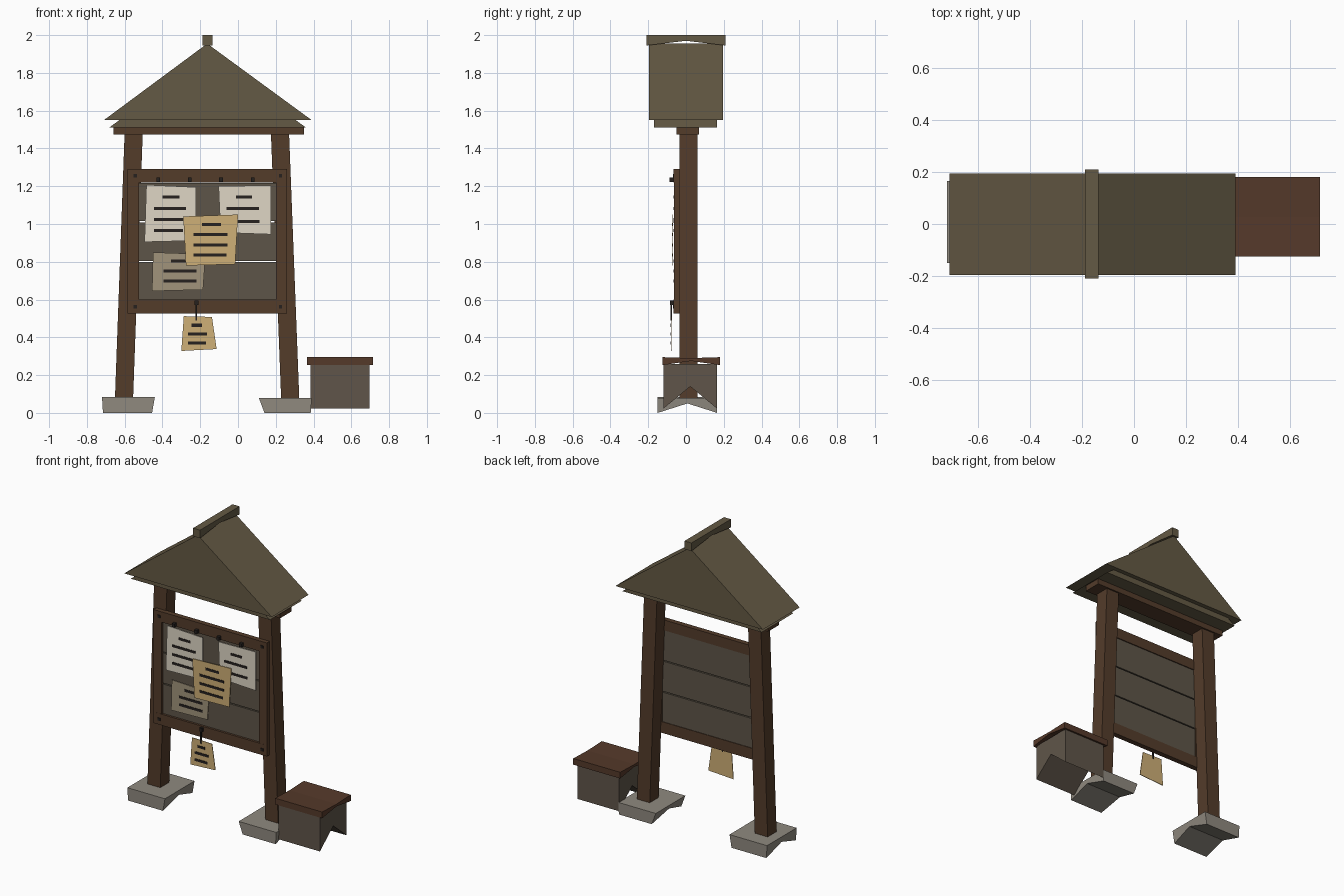
import bpy, bmesh

if "Cube" in bpy.data.objects:
    bpy.data.objects.remove(bpy.data.objects["Cube"])


def mat(name, r, g, b):
    m = bpy.data.materials.new(name)
    lin = [(c / 255) ** 2.2 for c in (r, g, b)]
    m.diffuse_color = (*lin, 1)
    m.use_nodes = True
    m.node_tree.nodes["Principled BSDF"].inputs["Base Color"].default_value = m.diffuse_color
    return m


WOOD = mat("brown_wood", 84, 62, 46)
LID = mat("lid_wood", 86, 60, 46)
BOARD = mat("weathered_board", 94, 86, 74)
CRATE = mat("crate_wood", 96, 86, 75)
ROOF = mat("roof_shingle", 100, 90, 70)
STONE = mat("stone", 142, 136, 126)
IRON = mat("dark_iron", 42, 38, 36)
WHITE = mat("pale_paper", 222, 213, 196)
TAN = mat("tan_paper", 205, 174, 118)
OLD = mat("old_paper", 160, 146, 122)


def loft(name, a, b, m):
    """Close two matching rings of points into a solid."""
    bm = bmesh.new()
    va, vb = [bm.verts.new(p) for p in a], [bm.verts.new(p) for p in b]
    n = len(va)
    bm.faces.new(va)
    bm.faces.new(vb[::-1])
    for i in range(n):
        j = (i + 1) % n
        bm.faces.new((va[i], vb[i], vb[j], va[j]))
    bmesh.ops.recalc_face_normals(bm, faces=bm.faces)
    me = bpy.data.meshes.new(name)
    bm.to_mesh(me)
    bm.free()
    me.materials.append(m)
    ob = bpy.data.objects.new(name, me)
    bpy.context.collection.objects.link(ob)
    return ob


def box(name, x0, x1, y0, y1, z0, z1, m):
    ring = [(x0, z0), (x1, z0), (x1, z1), (x0, z1)]
    return front_prism(name, ring, y0, y1, m)


def front_prism(name, xz, y0, y1, m):
    return loft(name, [(x, y0, z) for x, z in xz], [(x, y1, z) for x, z in xz], m)


def notched(name, top, bottom, y0, y1, z0, zn, z1, m, dip=0.0):
    """Block whose underside rises to a crease in the middle."""
    ym = (y0 + y1) / 2
    t = (zn - z0) / (z1 - z0)
    rings = []
    for s in (0, 1):
        xb, xt = bottom[s], top[s]
        rings.append([(xb, y0, z0), (xb + (xt - xb) * t, ym, zn), (xb, y1, z0),
                      (xt, y1, z1), (xt, ym, z1 - dip), (xt, y0, z1)])
    return loft(name, *rings, m)


# Foot stones
notched("foot_stone_left", (-.72, -.44), (-.715, -.455), -.15, .165, .0, .05, .085, STONE)
notched("foot_stone_right", (.11, .39), (.14, .385), -.15, .165, .0, .05, .08, STONE)

# Leaning posts
for side, xb, xt in (("left", -.604, -.552), ("right", .277, .222)):
    h, z0, z1 = .048, .06, 1.49
    front_prism(f"post_{side}", [(xb - h, z0), (xb + h, z0), (xt + h, z1), (xt - h, z1)],
                -.035, .06, WOOD)

# Roof: beam, lower layer, upper layer, ridge cap
box("roof_beam", -.66, .35, -.05, .07, 1.475, 1.52, WOOD)
front_prism("roof_lower_layer", [(-.68, 1.512), (.358, 1.512), (-.163, 1.89)], -.17, .165, ROOF)
front_prism("roof_upper_layer", [(-.71, 1.55), (.39, 1.55), (-.163, 1.955)], -.197, .195, ROOF)
notched("ridge_cap", (-.188, -.136), (-.188, -.136), -.21, .21, 1.945, 1.97, 2.0, ROOF)

# Notice board planks and frame
for i in range(3):
    z = .595 + i * .21
    box(f"board_plank_{i + 1}", -.56, .235, -.05, -.034, z, z + .203, BOARD)
box("frame_top_rail", -.585, .26, -.065, -.03, 1.22, 1.29, WOOD)
box("frame_bottom_rail", -.585, .26, -.065, -.03, .525, .6, WOOD)
box("frame_left_stile", -.585, -.525, -.064, -.031, .6, 1.22, WOOD)
box("frame_right_stile", .2, .26, -.064, -.031, .6, 1.22, WOOD)
for i, (x, z) in enumerate([(x, z) for x in (-.543, .225) for z in (.562, 1.255)]):
    box(f"frame_nail_{i + 1}", x - .009, x + .009, -.07, -.06, z - .009, z + .009, IRON)
for i, x in enumerate((-.422, -.256, -.09, .078)):
    box(f"peg_{i + 1}", x - .01, x + .01, -.088, -.06, 1.222, 1.246, IRON)


# Pinned sheets with dark ruled bars: (x0, x1, z) per bar
def sheet(name, corners, y, m, bars):
    front_prism(name, corners, y, y + .004, m)
    for i, (x0, x1, z) in enumerate(bars):
        box(f"{name}_bar_{i + 1}", x0, x1, y - .003, y, z - .008, z + .008, IRON)


sheet("pale_sheet_left", [(-.495, .905), (-.222, .912), (-.222, 1.195), (-.485, 1.207)], -.062, WHITE,
      [(-.4, -.31, 1.142), (-.445, -.275, 1.082), (-.445, -.275, 1.024), (-.445, -.29, .965)])
sheet("pale_sheet_right", [(-.092, .955), (.175, .945), (.175, 1.205), (-.103, 1.2)], -.062, WHITE,
      [(-.01, .075, 1.142), (-.06, .11, 1.082), (-.06, .115, 1.012)])
sheet("old_sheet", [(-.455, .645), (-.185, .652), (-.172, .84), (-.45, .85)], -.062, OLD,
      [(-.355, -.255, .805), (-.395, -.22, .751), (-.395, -.22, .699)])
sheet("tan_sheet", [(-.275, .78), (-.015, .787), (.0, 1.05), (-.29, 1.04)], -.072, TAN,
      [(-.19, -.09, .998), (-.235, -.055, .945), (-.235, -.055, .889), (-.235, -.06, .835)])

# Hanging tag and its cord
box("tag_cord", -.224, -.216, -.083, -.075, .49, .595, IRON)
box("tag_hook", -.23, -.21, -.084, -.06, .57, .594, IRON)
sheet("hanging_tag", [(-.3, .328), (-.113, .338), (-.138, .508), (-.287, .512)], -.08, TAN,
      [(-.245, -.19, .464), (-.265, -.165, .418), (-.265, -.17, .37)])

# Crate with lid
notched("crate_body", (.385, .695), (.385, .695), -.12, .165, .022, .14, .26, CRATE)
notched("crate_lid", (.365, .715), (.365, .715), -.125, .18, .253, .275, .295, LID, .005)
